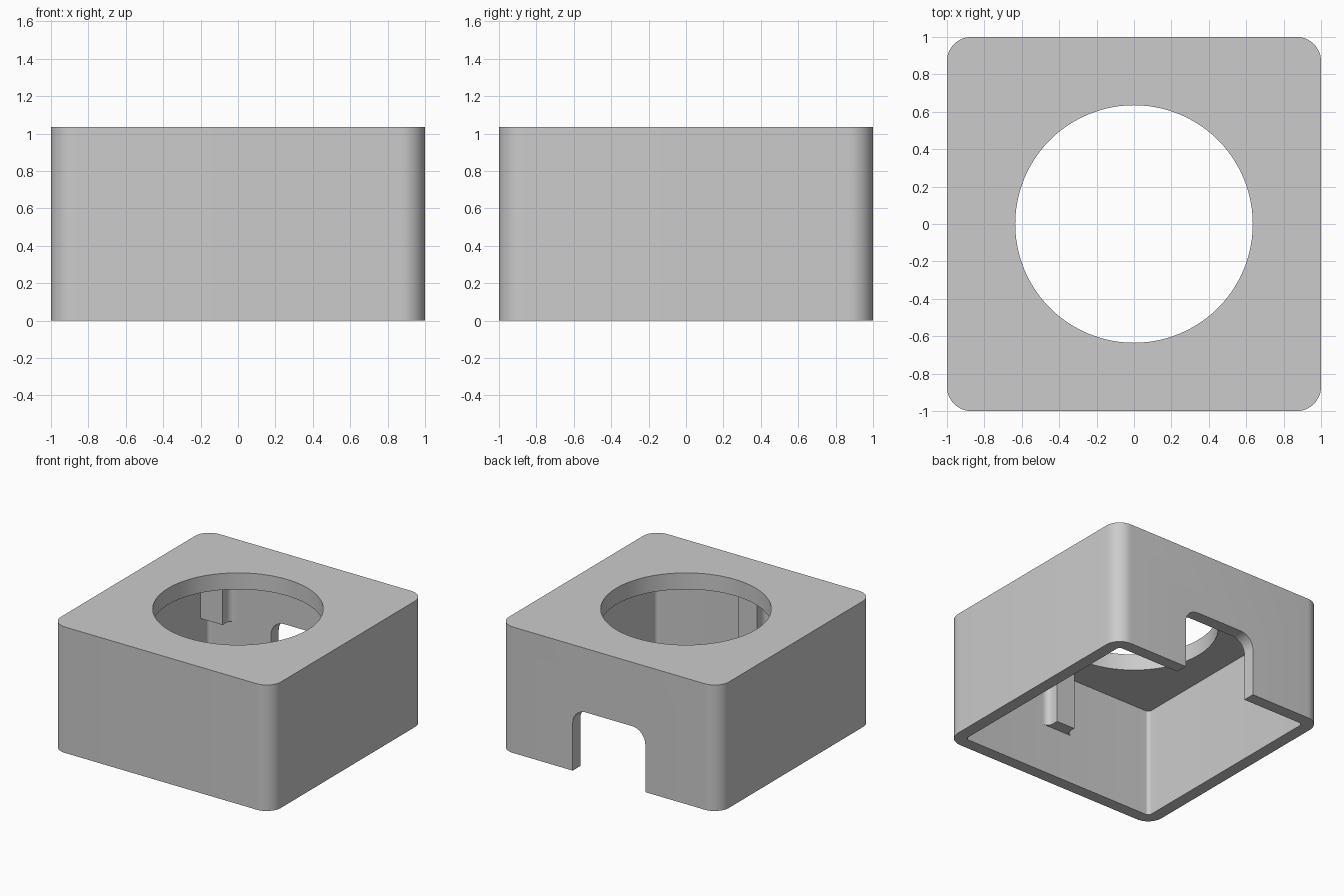
import bpy
import bmesh
from math import cos, sin, pi, radians
from mathutils import Matrix

cube = bpy.data.objects.get("Cube")
if cube:
    bpy.data.objects.remove(cube, do_unlink=True)

# Main sizes
HEIGHT, CEILING = 1.035, 0.9
INNER = 0.9          # half width of the cavity
RIB_BOTTOM, RIB_DEPTH, FILLET = 0.41, 0.1, 0.05

grey = bpy.data.materials.new("plain grey")
grey.use_nodes = True
grey.diffuse_color = (0.6, 0.6, 0.6, 1)
grey.node_tree.nodes["Principled BSDF"].inputs["Base Color"].default_value = (0.6, 0.6, 0.6, 1)


def arc(cx, cy, r, start, end, steps=12):
    angles = [radians(start + (end - start) * i / steps) for i in range(steps + 1)]
    return [(cx + r * cos(a), cy + r * sin(a)) for a in angles]


def rounded_rect(hx, hy, r):
    """Counter-clockwise outline of a rectangle with round corners."""
    points = []
    for i, (sx, sy) in enumerate([(1, 1), (-1, 1), (-1, -1), (1, -1)]):
        points += arc(sx * (hx - r), sy * (hy - r), r, 90 * i, 90 * i + 90)
    return points


def prism(name, outline, z0, z1, matrix=Matrix()):
    """Extrude a flat outline from z0 to z1, then place it."""
    bm = bmesh.new()
    base = bm.faces.new([bm.verts.new((x, y, z0)) for x, y in outline])
    top = bmesh.ops.extrude_face_region(bm, geom=[base])["geom"]
    verts = [v for v in top if isinstance(v, bmesh.types.BMVert)]
    bmesh.ops.translate(bm, verts=verts, vec=(0, 0, z1 - z0))
    bmesh.ops.transform(bm, matrix=matrix, verts=bm.verts)
    bmesh.ops.recalc_face_normals(bm, faces=bm.faces)
    mesh = bpy.data.meshes.new(name)
    bm.to_mesh(mesh)
    bm.free()
    mesh.materials.append(grey)
    obj = bpy.data.objects.new(name, mesh)
    bpy.context.collection.objects.link(obj)
    return obj


def activate(obj):
    bpy.ops.object.select_all(action="DESELECT")
    obj.select_set(True)
    bpy.context.view_layer.objects.active = obj


def cut(target, cutter):
    cutter.hide_render = True
    mod = target.modifiers.new("cut", "BOOLEAN")
    mod.operation, mod.solver, mod.object = "DIFFERENCE", "EXACT", cutter
    activate(target)
    bpy.ops.object.modifier_apply(modifier=mod.name)
    bpy.data.objects.remove(cutter, do_unlink=True)


def smooth(obj):
    activate(obj)
    bpy.ops.object.shade_smooth_by_angle(angle=radians(30))


# Housing: open-bottomed box with a round top opening and a rear notch
housing = prism("housing", rounded_rect(1, 1, 0.13), 0, HEIGHT)
cut(housing, prism("cavity_cutter", rounded_rect(INNER, INNER, 0.03), -0.2, CEILING))
cut(housing, prism("opening_cutter", arc(0, 0, 0.635, 0, 360, 96)[:-1], 0.5, 1.3))
cut(housing, prism("notch_cutter", rounded_rect(0.33, 0.51, 0.12), -1.2, -0.8,
                   Matrix.Rotation(pi / 2, 4, "X")))
smooth(housing)


def rib(name, half, x, y, turn):
    """Vertical rib with filleted roots, sunk slightly into the wall and ceiling."""
    root = half + FILLET
    side = [(root, -0.03)] + arc(root, FILLET, FILLET, 270, 180, 6) + [(half, RIB_DEPTH)]
    outline = side + [(-px, py) for px, py in reversed(side)]
    place = Matrix.Translation((x, y, 0)) @ Matrix.Rotation(turn, 4, "Z")
    smooth(prism(name, outline, RIB_BOTTOM, CEILING + 0.03, place))


# Ribs: one in the middle of the front wall, two in the rear corners
rib("front_rib", 0.085, 0, -INNER, 0)
for label, sign in (("left", 1), ("right", -1)):
    rib("rear_" + label + "_rib", 0.1, sign * 0.8, INNER, pi)
